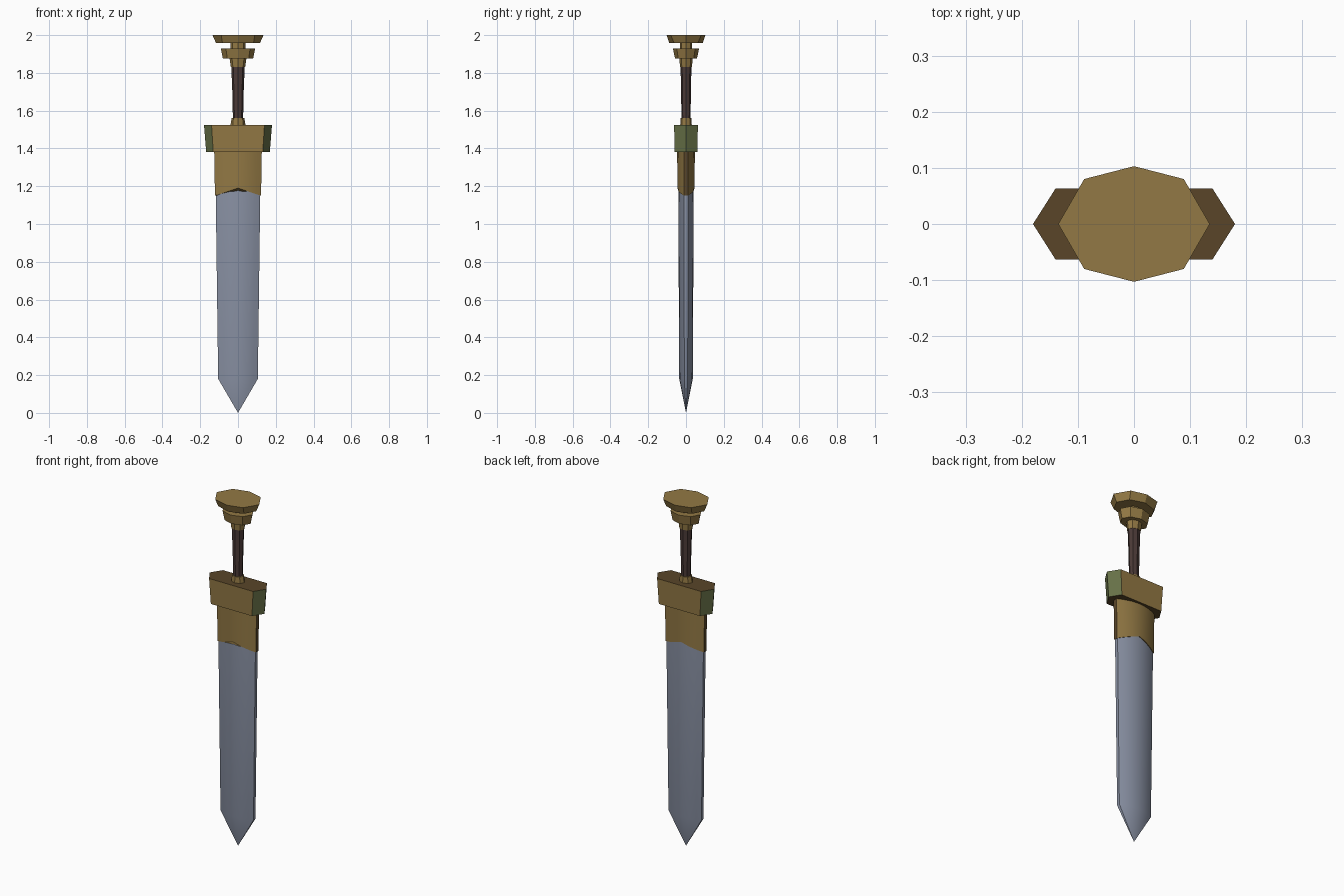
import bpy, bmesh, math

if "Cube" in bpy.data.objects:
    bpy.data.objects.remove(bpy.data.objects["Cube"])


def material(name, color):
    m = bpy.data.materials.new(name)
    m.diffuse_color = (*color, 1)
    m.use_nodes = True
    m.node_tree.nodes["Principled BSDF"].inputs["Base Color"].default_value = m.diffuse_color
    return m


GOLD = material("antique gold", (0.29, 0.19, 0.058))
BROWN = material("dark bronze", (0.10, 0.06, 0.022))
GREEN = material("olive green", (0.135, 0.165, 0.063))
STEEL = material("blue grey steel", (0.262, 0.296, 0.385))
LEATHER = material("dark leather", (0.070, 0.042, 0.038))


def loft(name, rings, mats, rule=None, smooth=False):
    """Skin a stack of equal-count rings (a one-point first ring makes a tip)."""
    bm = bmesh.new()
    vs = [[bm.verts.new(p) for p in r] for r in rings]
    for a, b in zip(vs, vs[1:]):
        n = len(b)
        for i in range(n):
            j = (i + 1) % n
            if len(a) == 1:
                bm.faces.new((a[0], b[j], b[i]))
            else:
                bm.faces.new((a[i], a[j], b[j], b[i]))
    for r in (vs[0], vs[-1]):
        if len(r) > 2:
            bm.faces.new(r)
    bmesh.ops.recalc_face_normals(bm, faces=bm.faces[:])
    bm.normal_update()
    if rule:
        for f in bm.faces:
            f.material_index = rule(f.normal)
    me = bpy.data.meshes.new(name)
    bm.to_mesh(me)
    bm.free()
    for m in mats:
        me.materials.append(m)
    ob = bpy.data.objects.new(name, me)
    bpy.context.collection.objects.link(ob)
    if smooth:
        bpy.ops.object.select_all(action='DESELECT')
        ob.select_set(True)
        bpy.context.view_layer.objects.active = ob
        bpy.ops.object.shade_smooth_by_angle(angle=math.radians(35))
    return ob


def octagon(rx, ry, z):
    return [(rx * math.cos(k * math.pi / 4), ry * math.sin(k * math.pi / 4), z)
            for k in range(8)]


def lens(w, t, z, peak=0.0):
    """Lens section with thin flat edges; peak raises the middle of the ring."""
    half = [(1, -0.25), (1, 0.25), (0.75, 0.58), (0.4, 0.88), (0, 1),
            (-0.4, 0.88), (-0.75, 0.58)]
    pts = half[1:] + [(-1, 0.25), (-1, -0.25)]
    pts += [(x, -y) for x, y in reversed(half[2:])] + [half[0]]
    return [(x * w, y * t, z + peak * (1 - abs(x))) for x, y in pts]


# Blade: point, shoulder, root
loft("blade", [[(0, 0, 0)], lens(0.105, 0.036, 0.18), lens(0.121, 0.042, 1.40)],
     [STEEL], smooth=True)

# Collar sleeve over the blade root, with a peaked lower edge and dark sides
loft("blade_collar", [lens(0.122, 0.045, 1.15, 0.04), lens(0.126, 0.047, 1.39)],
     [GOLD, BROWN], lambda n: 1 if abs(n.x) > 0.85 else 0, smooth=True)


# Guard: tapered hexagonal block, gold faces, green ends, dark top and bottom
def guard_ring(s, ry, z):
    return [(0.18 * s, 0, z), (0.14 * s, ry, z), (-0.14 * s, ry, z),
            (-0.18 * s, 0, z), (-0.14 * s, -ry, z), (0.14 * s, -ry, z)]


loft("guard", [guard_ring(0.935, 0.060, 1.38), guard_ring(1, 0.063, 1.525)],
     [GOLD, GREEN, BROWN],
     lambda n: 2 if abs(n.z) > 0.7 else 1 if abs(n.x) > 0.5 else 0)

# Grip with a gold ring at each end
loft("grip", [octagon(0.027, 0.024, 1.55), octagon(0.030, 0.026, 1.70),
              octagon(0.036, 0.029, 1.84)], [LEATHER], smooth=True)
loft("lower_grip_ring", [octagon(0.040, 0.031, 1.52), octagon(0.034, 0.028, 1.56)], [GOLD])
loft("upper_grip_ring", [octagon(0.038, 0.031, 1.83), octagon(0.045, 0.036, 1.88)], [GOLD])

# Stepped pommel: small disc, neck, wide cap
loft("pommel_disc", [octagon(0.080, 0.058, 1.875), octagon(0.091, 0.069, 1.93)], [GOLD])
loft("pommel_neck", [octagon(0.040, 0.032, 1.92), octagon(0.040, 0.032, 1.965)], [GOLD])
cap_low = [(x * 0.86, y * 0.86, 1.957) for x, y, z in octagon(0.135, 0.103, 0)]
cap_top = [(x * (0.93 if abs(y) > 0.05 else 1), y * (1.1 if abs(x) > 0.05 else 1), 2.0)
           for x, y, z in octagon(0.135, 0.103, 0)]
loft("pommel_cap", [cap_low, cap_top], [GOLD])
